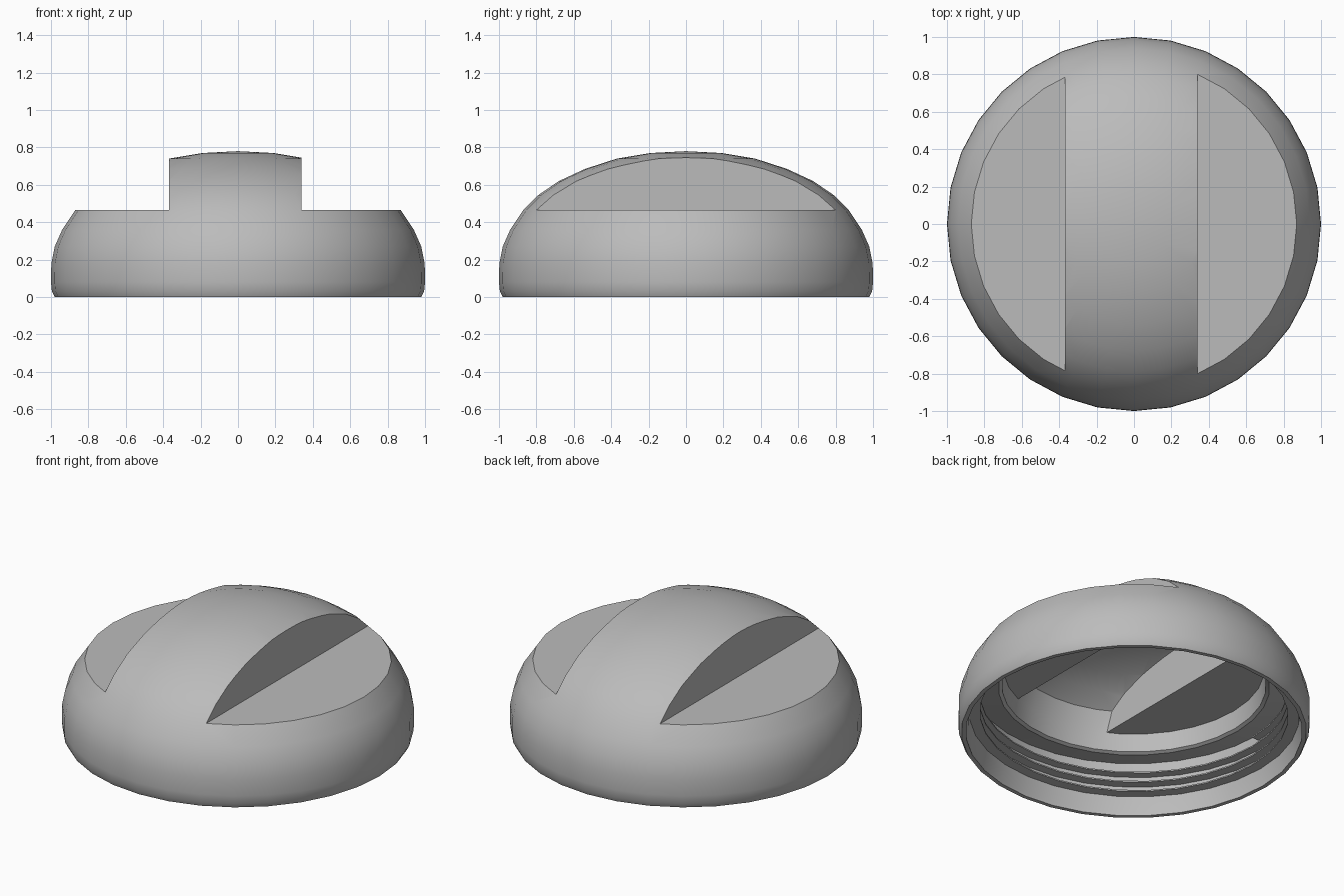
import bpy, bmesh, math

old = bpy.data.objects.get("Cube")
if old:
    bpy.data.objects.remove(old, do_unlink=True)

SEGMENTS = 32

grey = bpy.data.materials.new("plain grey")
grey.use_nodes = True
colour = (0.5, 0.5, 0.5, 1)
grey.diffuse_color = colour
grey.node_tree.nodes["Principled BSDF"].inputs["Base Color"].default_value = colour


def finish(name, bm):
    bmesh.ops.recalc_face_normals(bm, faces=bm.faces)
    mesh = bpy.data.meshes.new(name)
    bm.to_mesh(mesh)
    bm.free()
    mesh.materials.append(grey)
    obj = bpy.data.objects.new(name, mesh)
    bpy.context.collection.objects.link(obj)
    return obj


def lathe(name, profile):
    """Solid of revolution; the profile starts and ends on the axis."""
    bm = bmesh.new()
    verts = [bm.verts.new((r, 0, z)) for r, z in profile]
    edges = [bm.edges.new(pair) for pair in zip(verts, verts[1:])]
    bmesh.ops.spin(bm, geom=verts + edges, axis=(0, 0, 1), cent=(0, 0, 0),
                   angle=math.tau, steps=SEGMENTS)
    bmesh.ops.remove_doubles(bm, verts=bm.verts, dist=0.0005)
    return finish(name, bm)


def box(name, low, high):
    bm = bmesh.new()
    bmesh.ops.create_cube(bm, size=1)
    for v in bm.verts:
        v.co = [(a + b) / 2 + c * (b - a) for a, b, c in zip(low, high, v.co)]
    return finish(name, bm)


def subtract(target, cutter):
    """Cut one solid from another and drop the cutter."""
    cutter.hide_render = True
    mod = target.modifiers.new("cut", "BOOLEAN")
    mod.operation = "DIFFERENCE"
    mod.solver = "EXACT"
    mod.object = cutter
    bpy.context.view_layer.objects.active = target
    bpy.ops.object.modifier_apply(modifier=mod.name)
    bpy.data.objects.remove(cutter, do_unlink=True)


def cut_sides(target, left, right, shelf):
    """Remove both sides above the shelf, leaving the central grip."""
    subtract(target, box("cut_a", (-2, -2, shelf), (left, 2, 2)))
    subtract(target, box("cut_b", (right, -2, shelf), (2, 2, 2)))


def smooth(obj):
    bpy.ops.object.select_all(action="DESELECT")
    obj.select_set(True)
    bpy.context.view_layer.objects.active = obj
    bpy.ops.object.shade_smooth_by_angle(angle=math.radians(30))


# Domed cap body with the raised grip across it
cap = lathe("cap_body", [
    (0, 0), (0.98, 0), (0.995, 0.03), (1, 0.08), (0.998, 0.18), (0.98, 0.27),
    (0.94, 0.36), (0.87, 0.465), (0.79, 0.545), (0.68, 0.62), (0.54, 0.685),
    (0.37, 0.74), (0.19, 0.77), (0, 0.78)])
cut_sides(cap, -0.37, 0.34, 0.465)

# Hollow inside: threaded wall, seal ring, and thin shell under the grip
cavity = lathe("cavity", [
    (0, -0.1), (0.955, -0.1), (0.955, 0.02), (0.94, 0.08), (0.92, 0.32),
    (0.77, 0.29), (0.75, 0.3), (0.74, 0.41), (0.7, 0.53), (0.6, 0.6),
    (0.48, 0.65), (0.34, 0.69), (0.18, 0.715), (0, 0.725)])
cut_sides(cavity, -0.345, 0.285, 0.41)
subtract(cap, cavity)
smooth(cap)

# Screw thread: a tapered ridge wound up the inner wall
TURNS, PITCH = 3.5, 0.06
section = [(0.943, 0), (0.875, 0), (0.875, 0.008), (0.943, 0.045)]
bm = bmesh.new()
rings = []
for i in range(int(TURNS * SEGMENTS) + 1):
    a = math.tau * i / SEGMENTS
    rise = 0.075 + PITCH * i / SEGMENTS
    rings.append([bm.verts.new((r * math.cos(a), r * math.sin(a), z + rise))
                  for r, z in section])
for lower, upper in zip(rings, rings[1:]):
    for k in range(4):
        n = (k + 1) % 4
        bm.faces.new((lower[k], lower[n], upper[n], upper[k]))
bm.faces.new(rings[0])
bm.faces.new(rings[-1])
smooth(finish("screw_thread", bm))
